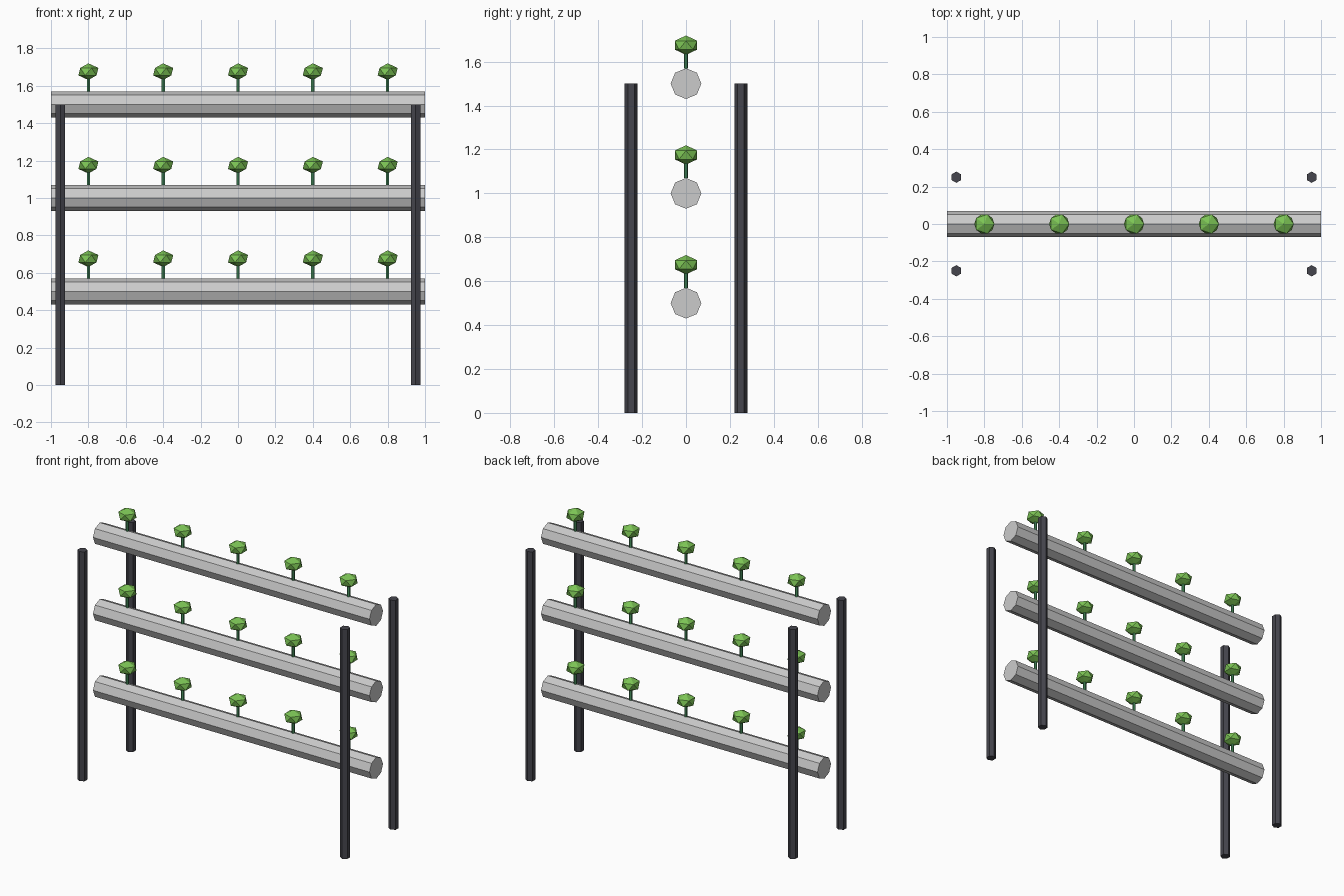
import bpy
from math import pi

if "Cube" in bpy.data.objects:
    bpy.data.objects.remove(bpy.data.objects["Cube"])


def material(name, rgb):
    m = bpy.data.materials.new(name)
    m.diffuse_color = (*rgb, 1)
    m.use_nodes = True
    m.node_tree.nodes["Principled BSDF"].inputs["Base Color"].default_value = m.diffuse_color
    return m


PIPE = material("pale_plastic", (0.8, 0.8, 0.83))
POST = material("dark_metal", (0.06, 0.06, 0.075))
STEM = material("stem_green", (0.07, 0.3, 0.12))
LEAF = material("leaf_green", (0.2, 0.55, 0.09))


def cylinder(name, mat, sides, radius, length, loc, rot=(0, 0, 0)):
    bpy.ops.mesh.primitive_cylinder_add(vertices=sides, radius=radius, depth=length,
                                        location=loc, rotation=rot)
    ob = bpy.context.object
    ob.name = name
    ob.data.materials.append(mat)
    return ob


def leaf_head(loc):
    bpy.ops.mesh.primitive_ico_sphere_add(subdivisions=1, radius=0.06, location=loc)
    ob = bpy.context.object
    ob.name = "leaf_head"
    ob.scale.z = 0.74
    ob.data.materials.append(LEAF)


# Four hexagonal corner posts
for x in (-0.95, 0.95):
    for y in (-0.25, 0.25):
        cylinder("post", POST, 6, 0.03, 1.5, (x, y, 0.75))

# Three octagonal growing pipes, each with a row of five plants
for z in (0.5, 1.0, 1.5):
    cylinder("growing_pipe", PIPE, 8, 0.07, 2.0, (0, 0, z), (0, pi / 2, 0))
    for i in range(-2, 3):
        x = i * 0.4
        cylinder("plant_stem", STEM, 6, 0.01, 0.1, (x, 0, z + 0.12))
        leaf_head((x, 0, z + 0.175))
